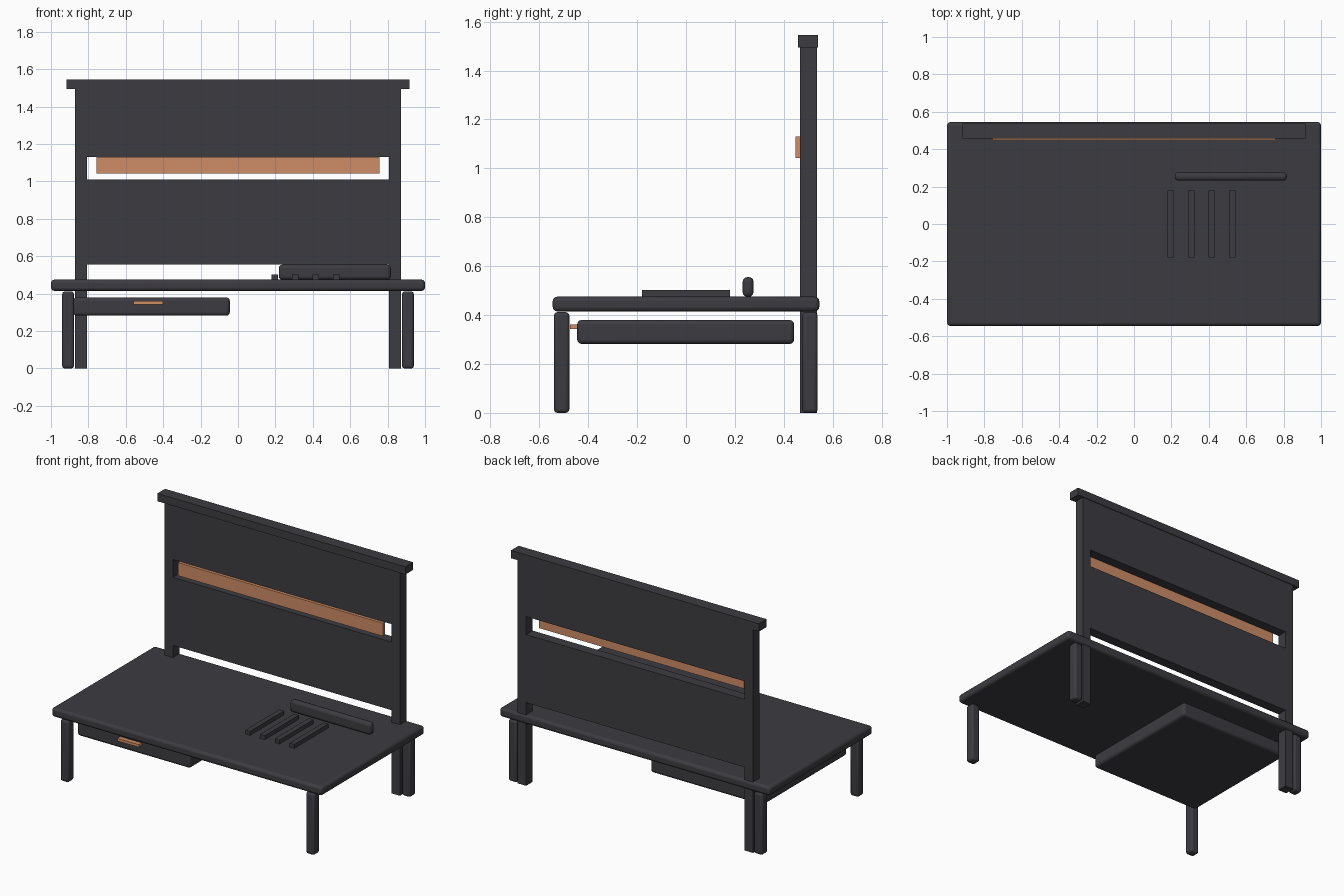
import bpy

if "Cube" in bpy.data.objects:
    bpy.data.objects.remove(bpy.data.objects["Cube"])


def material(name, rgb):
    m = bpy.data.materials.new(name)
    m.diffuse_color = (*rgb, 1)
    m.use_nodes = True
    m.node_tree.nodes["Principled BSDF"].inputs["Base Color"].default_value = m.diffuse_color
    return m


charcoal = material("charcoal", (0.046, 0.044, 0.053))
copper = material("copper", (0.62, 0.27, 0.135))


def box(name, x, y, z, mat=charcoal, bevel=0.0):
    """Box from (min, max) ranges, with an optional rounded bevel."""
    bpy.ops.mesh.primitive_cube_add(size=1)
    ob = bpy.context.object
    ob.name = name
    for v in ob.data.vertices:
        v.co = [r[0] if c < 0 else r[1] for c, r in zip(v.co, (x, y, z))]
    ob.data.materials.append(mat)
    if bevel:
        mod = ob.modifiers.new("rounded_edges", 'BEVEL')
        mod.width = bevel
        mod.segments = 3
        bpy.ops.object.shade_smooth_by_angle()
    return ob


# Desk top
box("desk_top", (-1, 1), (-0.545, 0.545), (0.415, 0.475), bevel=0.018)

# Legs and back posts, mirrored left and right
for side, s in (("left", -1), ("right", 1)):
    leg_x = sorted((s * 0.877, s * 0.94))
    box(side + "_front_leg", leg_x, (-0.54, -0.477), (0, 0.412), bevel=0.015)
    box(side + "_rear_leg", leg_x, (0.475, 0.538), (0, 0.412), bevel=0.015)
    box(side + "_back_post", sorted((s * 0.808, s * 0.871)), (0.466, 0.535), (0, 1.494))

# Back board: two panels with a slot between, and a cap rail
box("lower_back_panel", (-0.808, 0.808), (0.466, 0.535), (0.556, 1.011))
box("upper_back_panel", (-0.808, 0.808), (0.466, 0.535), (1.131, 1.494))
box("cap_rail", (-0.917, 0.917), (0.458, 0.539), (1.494, 1.546))

# Copper strip across the slot
box("copper_strip", (-0.757, 0.757), (0.448, 0.47), (1.043, 1.13), copper)

# Drawer and its pull
box("drawer", (-0.881, -0.044), (-0.445, 0.442), (0.282, 0.38), bevel=0.018)
box("drawer_pull", (-0.56, -0.4), (-0.475, -0.44), (0.343, 0.361), copper)

# Slats and rounded bar lying on the desk
for i in range(4):
    x0 = 0.18 + i * 0.109
    box(f"slat_{i + 1}", (x0, x0 + 0.035), (-0.18, 0.18), (0.472, 0.502))
box("rest_bar", (0.218, 0.817), (0.232, 0.276), (0.475, 0.555), bevel=0.018)
